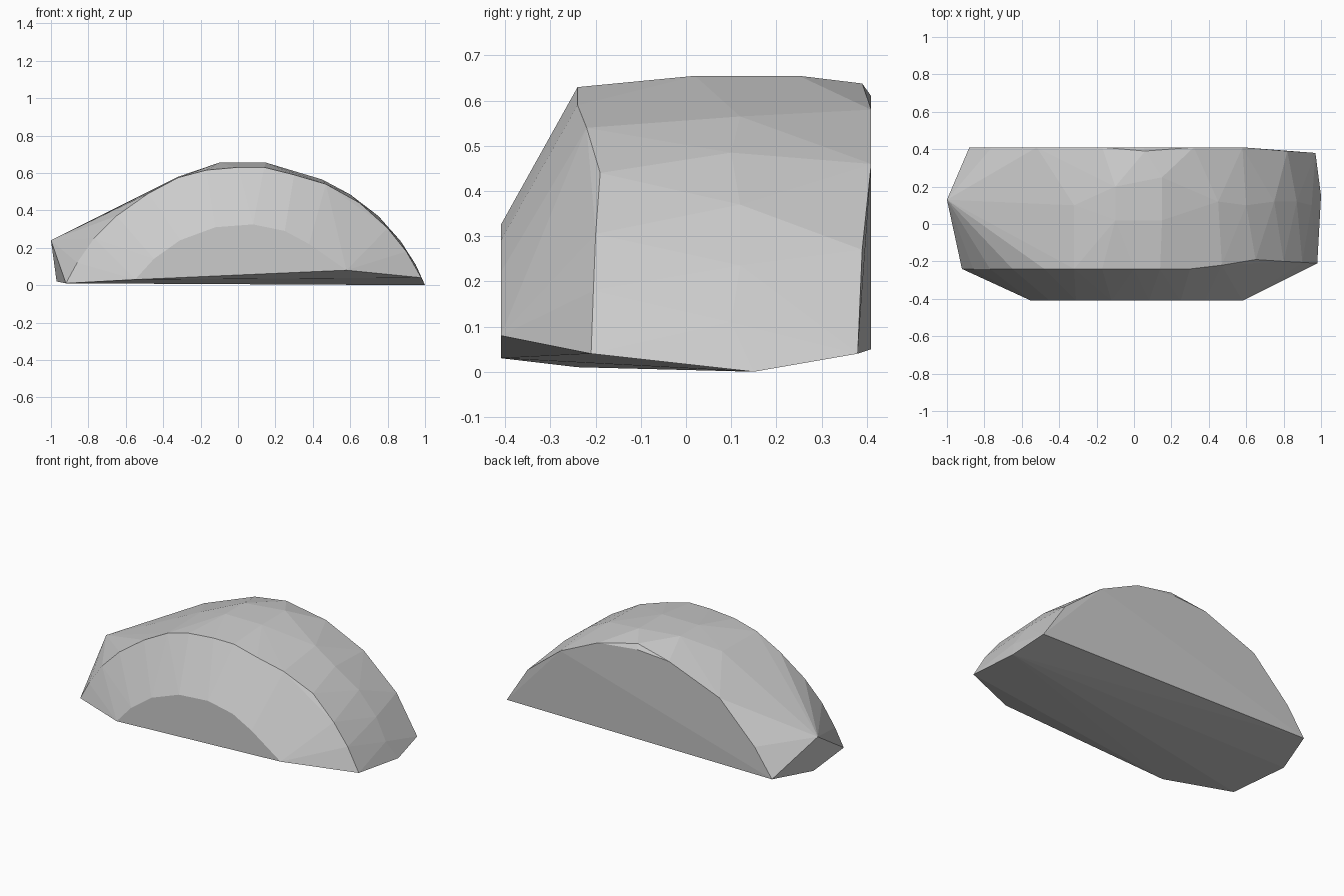
import bpy
import bmesh

if "Cube" in bpy.data.objects:
    bpy.data.objects.remove(bpy.data.objects["Cube"])

# Plain grey stone colour
grey = bpy.data.materials.new("stone grey")
grey.use_nodes = True
colour = (0.6, 0.6, 0.6, 1)
grey.diffuse_color = colour
grey.node_tree.nodes["Principled BSDF"].inputs["Base Color"].default_value = colour

# Small arched face at the front (x, z)
front_arch = [(-.55, .03), (-.45, .14), (-.31, .24), (-.12, .31), (.08, .325),
              (.25, .29), (.38, .22), (.58, .08)]

# Bevelled rim behind it (x, z), leaning back a little toward the right
rim_arch = [(-.92, .01), (-.86, .12), (-.77, .25), (-.65, .37), (-.48, .49),
            (-.32, .575), (-.17, .615), (0, .63), (.14, .63), (.3, .59)]
rim_end = [(.47, -.22, .54), (.65, -.19, .44), (.8, -.2, .305),
           (.9, -.205, .18), (.98, -.21, .04)]

# Crown and right flank (x, y, z)
crown = [(-.1, .02, .655), (-.1, .2, .655), (.15, .02, .655), (.15, .25, .655),
         (-.32, .1, .58), (.3, .1, .61), (.45, .12, .565), (.6, .1, .485),
         (.75, .12, .37), (.87, .12, .235), (.95, .1, .11), (1, .15, 0)]

# Pointed left end
left_tip = [(-1, .13, .24), (-.97, .13, .02)]

# Flat arched back (x, z)
back_arch = [(-.88, .05), (-.76, .22), (-.52, .46), (-.17, .595), (.05, .61),
             (.32, .58), (.58, .46)]
back_extra = [(.06, .39, .638), (.82, .39, .27), (.97, .38, .04)]

points = [(x, -.41, z) for x, z in front_arch]
points += [(x, -.24, z) for x, z in rim_arch]
points += [(x, .41, z) for x, z in back_arch]
points += rim_end + crown + left_tip + back_extra

# Wrap the cross-sections in one faceted convex shell
bm = bmesh.new()
for p in points:
    bm.verts.new(p)
hull = bmesh.ops.convex_hull(bm, input=bm.verts[:])
loose = [v for v in bm.verts if not v.link_faces]
bmesh.ops.delete(bm, geom=loose, context='VERTS')
bmesh.ops.recalc_face_normals(bm, faces=bm.faces[:])
mesh = bpy.data.meshes.new("arched_block")
bm.to_mesh(mesh)
bm.free()
mesh.materials.append(grey)
block = bpy.data.objects.new("arched_block", mesh)
bpy.context.collection.objects.link(block)
